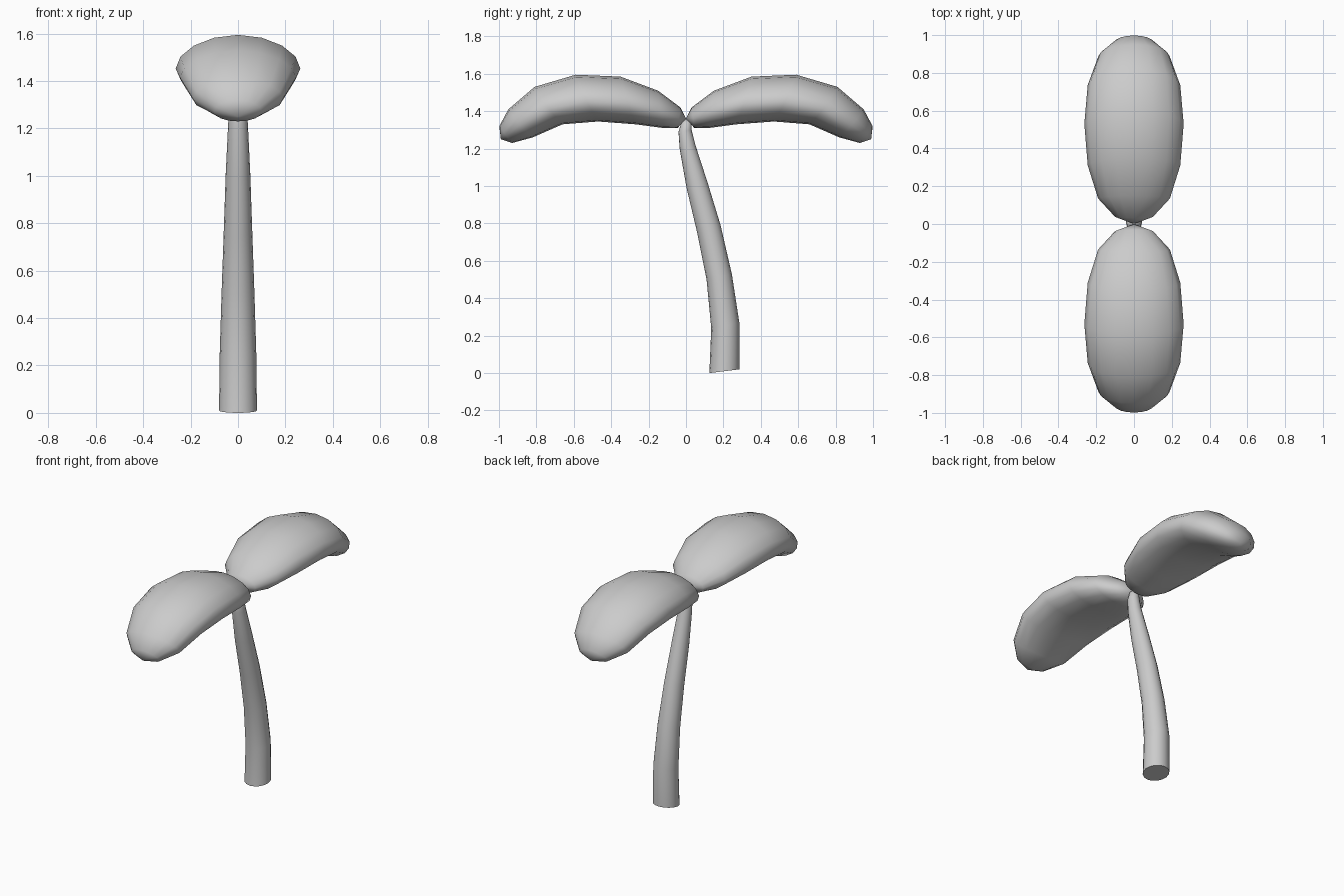
import bpy, bmesh, math
from mathutils import Vector

if "Cube" in bpy.data.objects:
    bpy.data.objects.remove(bpy.data.objects["Cube"])

SIDES = 16


def loft(name, rings, start=None, end=None, flip=1, droop=0.0):
    """Skin elliptical rings (y1, z1, y2, z2, half_width); ends are tips or flat caps."""
    bm = bmesh.new()
    loops = []
    for y1, z1, y2, z2, w in rings:
        mid = Vector((0, (y1 + y2) / 2, (z1 + z2) / 2))
        half = Vector((0, (y1 - y2) / 2, (z1 - z2) / 2))
        loop = []
        for i in range(SIDES):
            a = 2 * math.pi * i / SIDES
            p = mid + half * math.cos(a) + Vector((w * math.sin(a), 0, 0))
            p.z -= droop * p.x ** 2
            loop.append(bm.verts.new((p.x, p.y * flip, p.z)))
        loops.append(loop)
    for a, b in zip(loops, loops[1:]):
        for i in range(SIDES):
            j = (i + 1) % SIDES
            bm.faces.new((a[i], a[j], b[j], b[i]))
    for loop, tip in ((loops[0], start), (loops[-1], end)):
        if tip is None:
            bm.faces.new(loop)
        else:
            v = bm.verts.new((0, tip[0] * flip, tip[1]))
            for i in range(SIDES):
                bm.faces.new((loop[i], loop[(i + 1) % SIDES], v))
    bmesh.ops.recalc_face_normals(bm, faces=bm.faces)
    mesh = bpy.data.meshes.new(name)
    bm.to_mesh(mesh)
    bm.free()
    obj = bpy.data.objects.new(name, mesh)
    bpy.context.collection.objects.link(obj)
    bpy.ops.object.select_all(action='DESELECT')
    obj.select_set(True)
    bpy.context.view_layer.objects.active = obj
    bpy.ops.object.shade_smooth_by_angle(angle=math.radians(65))
    return obj


# Leaves: plump, drooping ellipsoids, one on each side (top point, bottom point, half width)
leaf = [
    (.03, 1.42, .045, 1.31, .10),
    (.15, 1.51, .12, 1.31, .19),
    (.35, 1.585, .27, 1.33, .245),
    (.59, 1.595, .47, 1.345, .263),
    (.81, 1.53, .66, 1.33, .245),
    (.95, 1.41, .82, 1.26, .19),
    (.998, 1.32, .93, 1.23, .10),
]
for name, side in (("back_leaf", 1), ("front_leaf", -1)):
    loft(name, leaf, start=(0, 1.36), end=(.99, 1.25), flip=side, droop=.25)

# Stem: curved, tapering tube with a flat base
stem = [
    (.285, .02, .125, 0, .08),
    (.285, .27, .135, .24, .077),
    (.245, .53, .11, .50, .069),
    (.185, .79, .06, .75, .060),
    (.115, 1.02, .003, .99, .052),
    (.05, 1.22, -.034, 1.20, .042),
    (.03, 1.30, -.04, 1.29, .037),
    (.03, 1.34, -.025, 1.34, .028),
]
loft("stem", stem, end=(0, 1.36))
